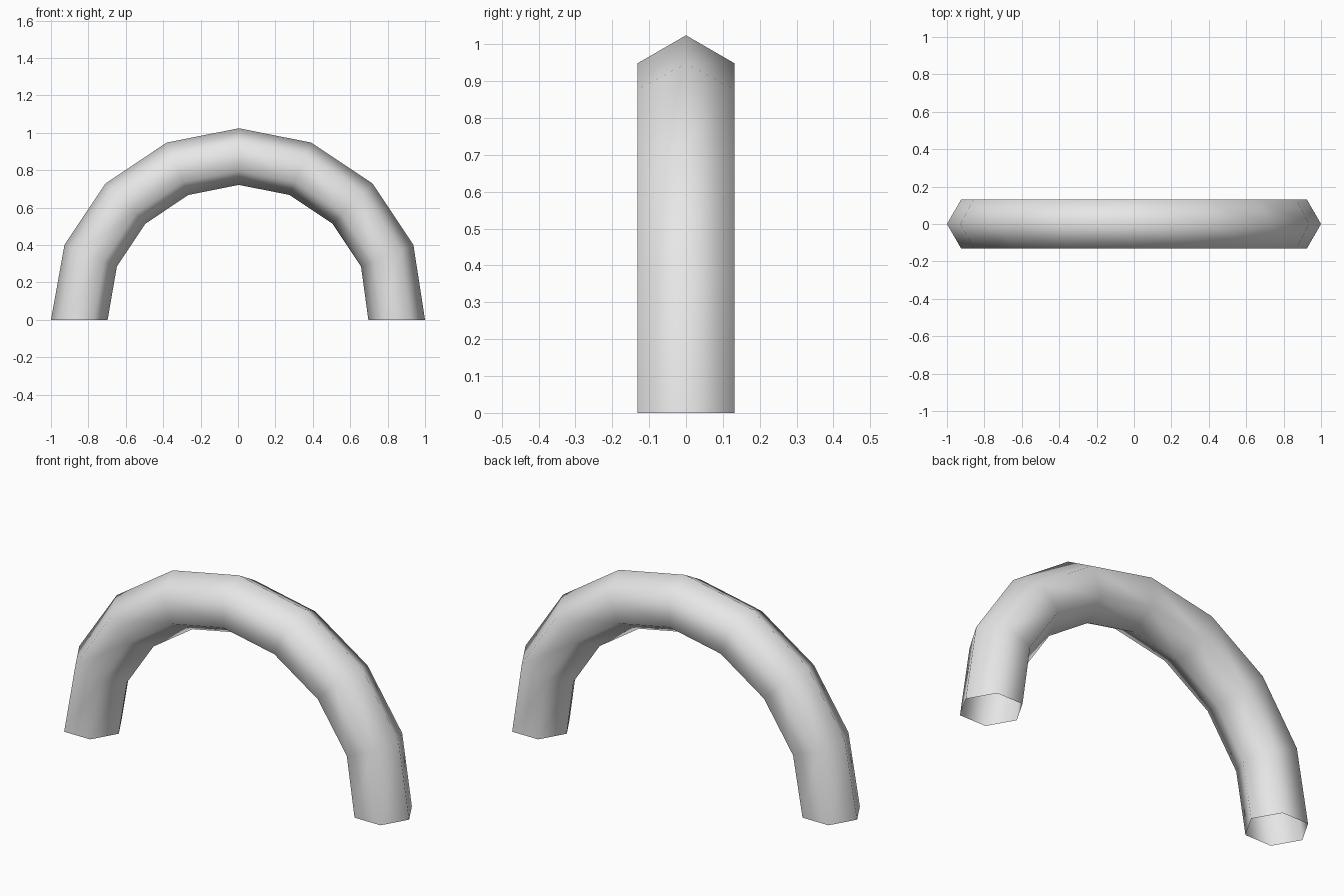
import bpy
import bmesh
from math import sin, cos, radians

cube = bpy.data.objects.get("Cube")
if cube:
    bpy.data.objects.remove(cube)

ARCH_RADIUS = 0.858   # centre line of the tube
TUBE_RADIUS = 0.1515
SEGMENTS = 8
SIDES = 6
CENTRE_X, CENTRE_Z = 0.005, 0.015

# Plain grey surface
grey = bpy.data.materials.new("plain_grey")
grey.use_nodes = True
colour = (0.8, 0.8, 0.8, 1)
grey.diffuse_color = colour
grey.node_tree.nodes["Principled BSDF"].inputs["Base Color"].default_value = colour

# Hexagonal tube swept over a half circle, open at both feet
bm = bmesh.new()
rings = []
for i in range(SEGMENTS + 1):
    a = radians(180 * i / SEGMENTS)
    foot = i in (0, SEGMENTS)
    ring = []
    for j in range(SIDES):
        b = radians(360 * j / SIDES)
        r = ARCH_RADIUS + TUBE_RADIUS * cos(b)
        if foot:
            # feet rest flat on the ground
            x, z = (r - 0.0095) * cos(a), 0
        else:
            x, z = CENTRE_X + r * cos(a), CENTRE_Z + r * sin(a)
        ring.append(bm.verts.new((x, TUBE_RADIUS * sin(b), z)))
    rings.append(ring)

for lower, upper in zip(rings, rings[1:]):
    for j in range(SIDES):
        k = (j + 1) % SIDES
        face = bm.faces.new((lower[j], upper[j], upper[k], lower[k]))
        face.smooth = True

# Outer faces must point away from the tube's centre line
bmesh.ops.recalc_face_normals(bm, faces=bm.faces)
top = max(bm.faces, key=lambda f: f.calc_center_median().z)
if top.normal.z < 0:
    bmesh.ops.reverse_faces(bm, faces=bm.faces)

mesh = bpy.data.meshes.new("arched_tube")
bm.to_mesh(mesh)
bm.free()
mesh.materials.append(grey)
arch = bpy.data.objects.new("arched_tube", mesh)
bpy.context.collection.objects.link(arch)
